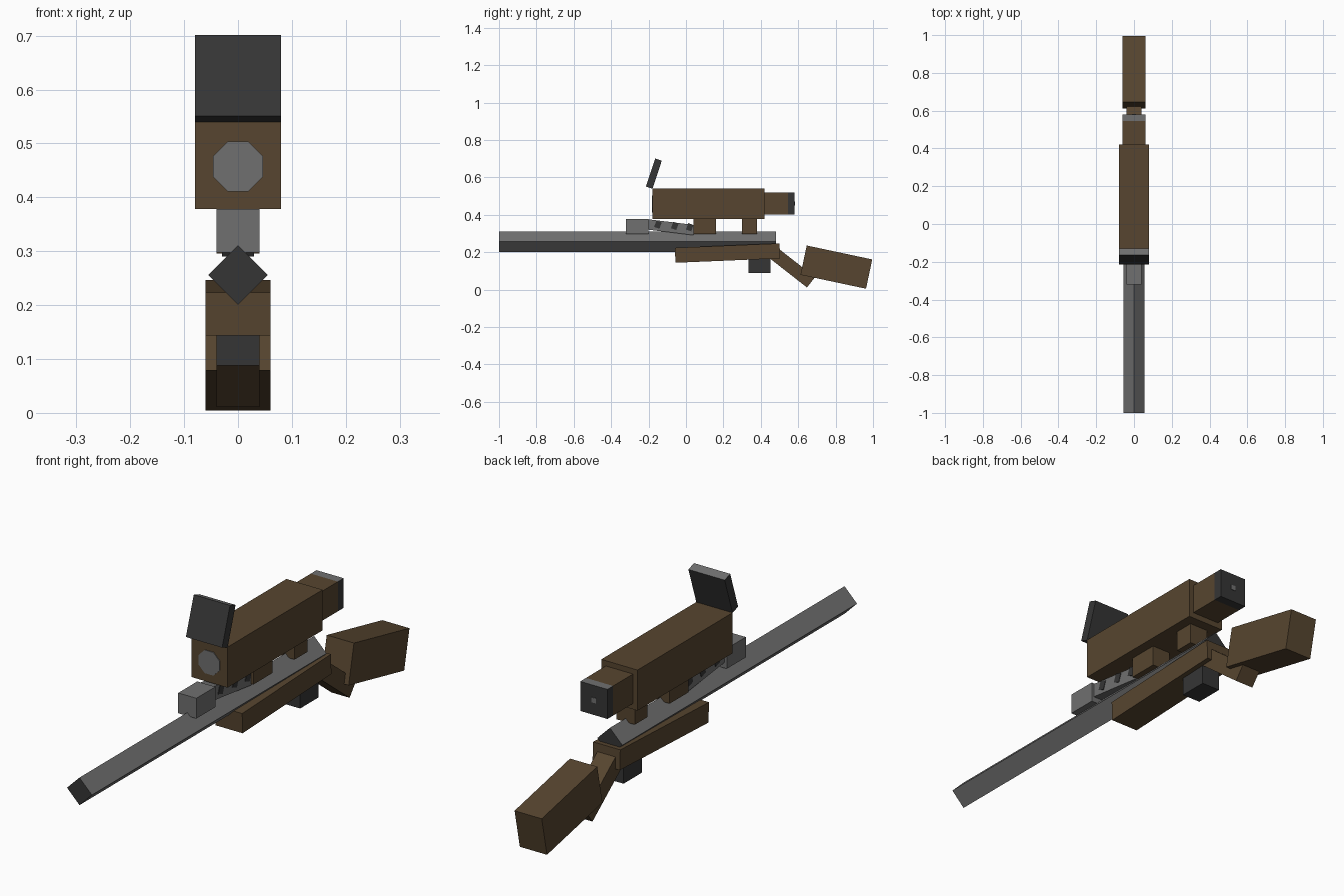
import bpy, bmesh
from math import radians, pi
from mathutils import Matrix

cube = bpy.data.objects.get("Cube")
if cube:
    bpy.data.objects.remove(cube, do_unlink=True)


def material(name, r, g, b):
    m = bpy.data.materials.new(name)
    m.use_nodes = True
    m.diffuse_color = (r, g, b, 1)
    m.node_tree.nodes["Principled BSDF"].inputs["Base Color"].default_value = (r, g, b, 1)
    return m


wood = material("brown wood", 0.095, 0.060, 0.029)
steel = material("grey steel", 0.162, 0.162, 0.162)
dark = material("dark metal", 0.036, 0.036, 0.036)


def finish(name, bm, mats, rule=None):
    """Turn a bmesh into an object; rule marks faces that take the second colour."""
    bm.normal_update()
    if rule:
        for f in bm.faces:
            f.material_index = int(rule(f))
    me = bpy.data.meshes.new(name)
    bm.to_mesh(me)
    bm.free()
    for m in mats:
        me.materials.append(m)
    ob = bpy.data.objects.new(name, me)
    bpy.context.collection.objects.link(ob)
    return ob


def box(name, mats, width, y, z, length, height, tilt=0, rule=None):
    """Box centred on x = 0, at y and z, tilted in the side plane."""
    bm = bmesh.new()
    bmesh.ops.create_cube(bm, size=1, matrix=Matrix.Diagonal((width, length, height, 1)))
    ob = finish(name, bm, mats, rule)
    ob.location = (0, y, z)
    ob.rotation_euler.x = radians(tilt)
    return ob


def prism(name, mats, sides, radius, y, z, length, spin=0, rule=None):
    """Regular prism lying along y."""
    bm = bmesh.new()
    bmesh.ops.create_cone(
        bm, cap_ends=True, segments=sides, radius1=radius, radius2=radius, depth=length,
        matrix=Matrix.Rotation(pi / 2, 4, "X") @ Matrix.Rotation(spin, 4, "Z"))
    ob = finish(name, bm, mats, rule)
    ob.location = (0, y, z)
    return ob


def faces_up(f):
    return f.normal.z > 0.9


# Diamond barrel with dark ends
prism("barrel", [steel, dark], 4, 0.055, -0.26, 0.256, 1.48,
      rule=lambda f: abs(f.normal.y) > 0.9)

# Sight block and the sloping rail behind it
box("sight_block", [steel], 0.08, -0.26, 0.338, 0.12, 0.081)
box("sight_rail", [steel], 0.06, -0.08, 0.333, 0.25, 0.055, -7)
for i, y in enumerate((-0.15, -0.06, 0.02)):
    box(f"rail_notch_{i + 1}", [dark], 0.064, y, 0.347 - i * 0.007, 0.03, 0.036, -20)

# Scope with its mounts
box("scope_body", [wood], 0.16, 0.12, 0.459, 0.60, 0.162)
box("scope_eyepiece", [wood], 0.12, 0.48, 0.46, 0.13, 0.118)
box("eyepiece_cap", [dark, steel], 0.12, 0.563, 0.46, 0.036, 0.118, rule=faces_up)
box("eyepiece_dot", [steel], 0.02, 0.581, 0.46, 0.004, 0.02)
prism("front_lens", [steel], 8, 0.05, -0.18, 0.457, 0.006, pi / 8)
box("front_mount", [wood], 0.08, 0.10, 0.338, 0.12, 0.084)
box("rear_mount", [wood], 0.08, 0.34, 0.338, 0.08, 0.084)

# Raised lens lid
box("lens_lid", [dark, steel], 0.16, -0.172, 0.62, 0.037, 0.158, -18.4, faces_up)

# Stock
box("forestock", [wood], 0.12, 0.222, 0.195, 0.56, 0.08, 2.4)
box("magazine", [dark], 0.08, 0.393, 0.13, 0.116, 0.085)
box("stock_wrist", [wood], 0.08, 0.558, 0.125, 0.28, 0.07, -38)
box("butt_stock", [wood], 0.12, 0.804, 0.12, 0.358, 0.16, -12)
